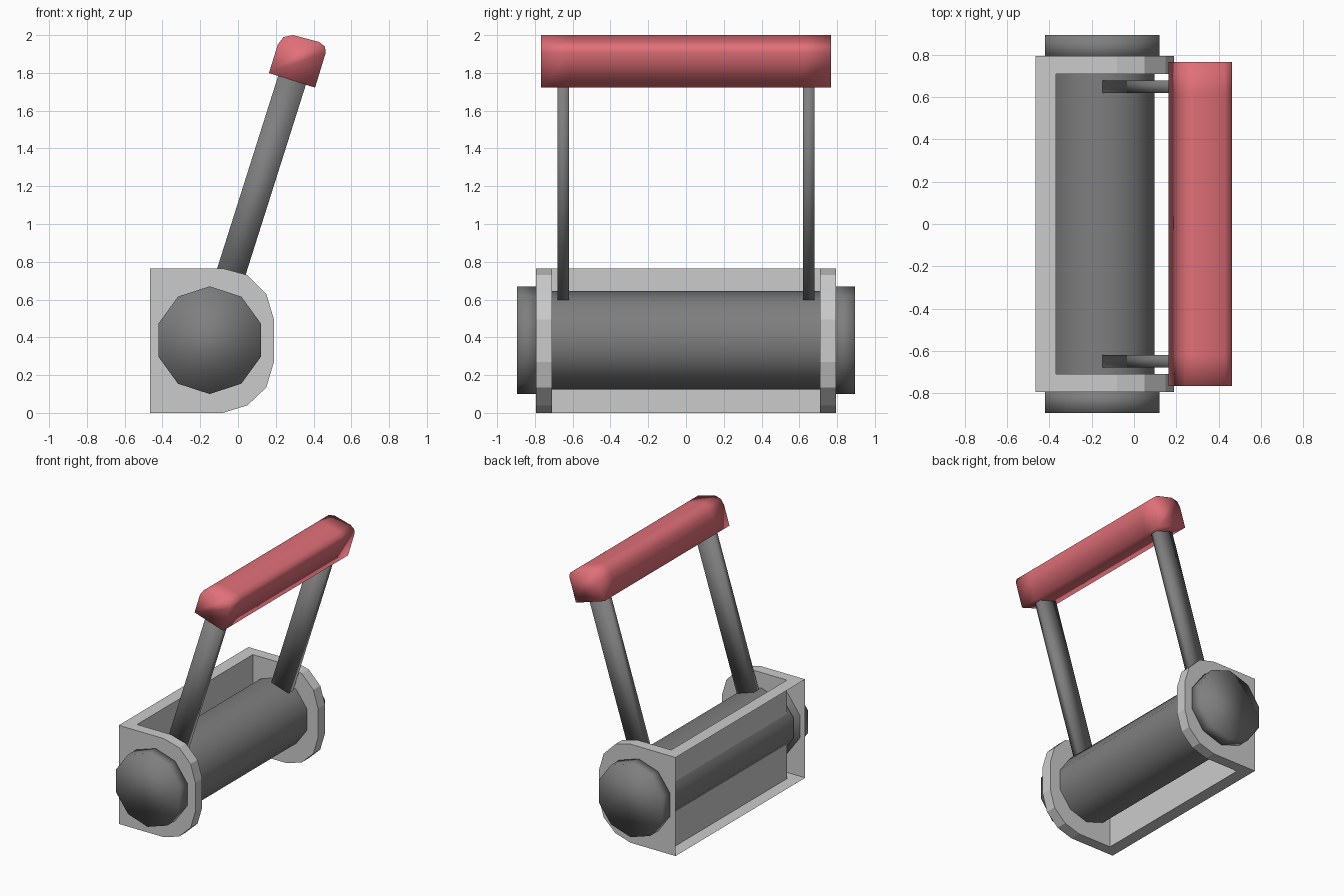
import bpy, bmesh, math

if "Cube" in bpy.data.objects:
    bpy.data.objects.remove(bpy.data.objects["Cube"])

CX, CZ = -0.15, 0.385          # roller axis (runs along y)
TILT = math.atan2(0.302, 0.953)  # lean of the lever


def material(name, r, g, b):
    m = bpy.data.materials.new(name)
    m.diffuse_color = (r, g, b, 1)
    m.use_nodes = True
    m.node_tree.nodes["Principled BSDF"].inputs["Base Color"].default_value = m.diffuse_color
    return m


def finish(name, bm, smooth=True, mat=None):
    bmesh.ops.recalc_face_normals(bm, faces=bm.faces)
    me = bpy.data.meshes.new(name)
    bm.to_mesh(me)
    bm.free()
    for p in me.polygons:
        p.use_smooth = smooth
    ob = bpy.data.objects.new(name, me)
    bpy.context.collection.objects.link(ob)
    if mat:
        me.materials.append(mat)
    return ob


def prism(name, pts, ys, sharp=None, **kw):
    """Sweep an x-z outline through the given y stations."""
    bm = bmesh.new()
    rings = [[bm.verts.new((x, y, z)) for x, z in pts] for y in ys]
    bm.faces.new(rings[0])
    bm.faces.new(rings[-1][::-1])
    n = len(pts)
    for a, b in zip(rings, rings[1:]):
        for i in range(n):
            j = (i + 1) % n
            bm.faces.new((a[i], b[i], b[j], a[j]))
    ob = finish(name, bm, **kw)
    if sharp:
        ob.data.set_sharp_from_angle(angle=math.radians(sharp))
    return ob


def decagon(r):
    return [(CX + r * math.sin(k * math.pi / 5), CZ + r * math.cos(k * math.pi / 5))
            for k in range(10)]


def lever(v, u):
    """Lever coordinates: v across, u outward from the roller axis."""
    s, c = math.sin(TILT), math.cos(TILT)
    return (CX + v * c + u * s, CZ - v * s + u * c)


dark = material("dark_grey", 0.21, 0.21, 0.21)
red = material("grip_red", 0.75, 0.16, 0.19)

# Bracket: two rounded cheeks joined by a back wall, hollow and open at the rear
arc = [(-0.08, 0), (0.05, 0.04), (0.15, 0.135), (0.19, 0.27),
       (0.19, 0.495), (0.15, 0.63), (0.05, 0.73), (-0.08, 0.765)]
bm = bmesh.new()
ends = []
for side in (-1, 1):
    outer = [bm.verts.new((x, side * 0.795, z))
             for x, z in [(-0.467, 0)] + arc + [(-0.467, 0.765)]]
    inner = [bm.verts.new((x, side * 0.71, z))
             for x, z in [(-0.37, 0)] + arc + [(-0.37, 0.765)]]
    bm.faces.new(outer)
    bm.faces.new(inner)
    for i in range(len(outer) - 1):
        bm.faces.new((outer[i], outer[i + 1], inner[i + 1], inner[i]))
    ends.append((outer, inner))
(o0, i0), (o1, i1) = ends
for k in (0, -1):
    bm.faces.new((o0[k], i0[k], i1[k], o1[k]))
bm.faces.new((i0[0], i0[-1], i1[-1], i1[0]))
finish("bracket", bm, smooth=False)

# Roller
prism("roller", decagon(0.26), (-0.75, 0.75), sharp=50, mat=dark)
for side, tag in ((-1, "front"), (1, "back")):
    # End cap
    prism(tag + "_cap", decagon(0.285), (side * 0.78, side * 0.895), mat=dark)
    # Lever arm
    prism(tag + "_arm", [lever(-0.077, 0.2), lever(0.077, 0.2),
                         lever(0.077, 1.46), lever(-0.077, 1.46)],
          (side * 0.62, side * 0.68), mat=dark)

# Red grip bar with rounded upper edges
grip = [(0.128, 1.443), (0.126, 1.637), (0.112, 1.666), (0.076, 1.68),
        (-0.068, 1.673), (-0.113, 1.647), (-0.129, 1.6), (-0.128, 1.443)]
prism("grip_bar", [lever(v, u) for v, u in grip],
      (-0.767, -0.62, 0.62, 0.767), mat=red)
